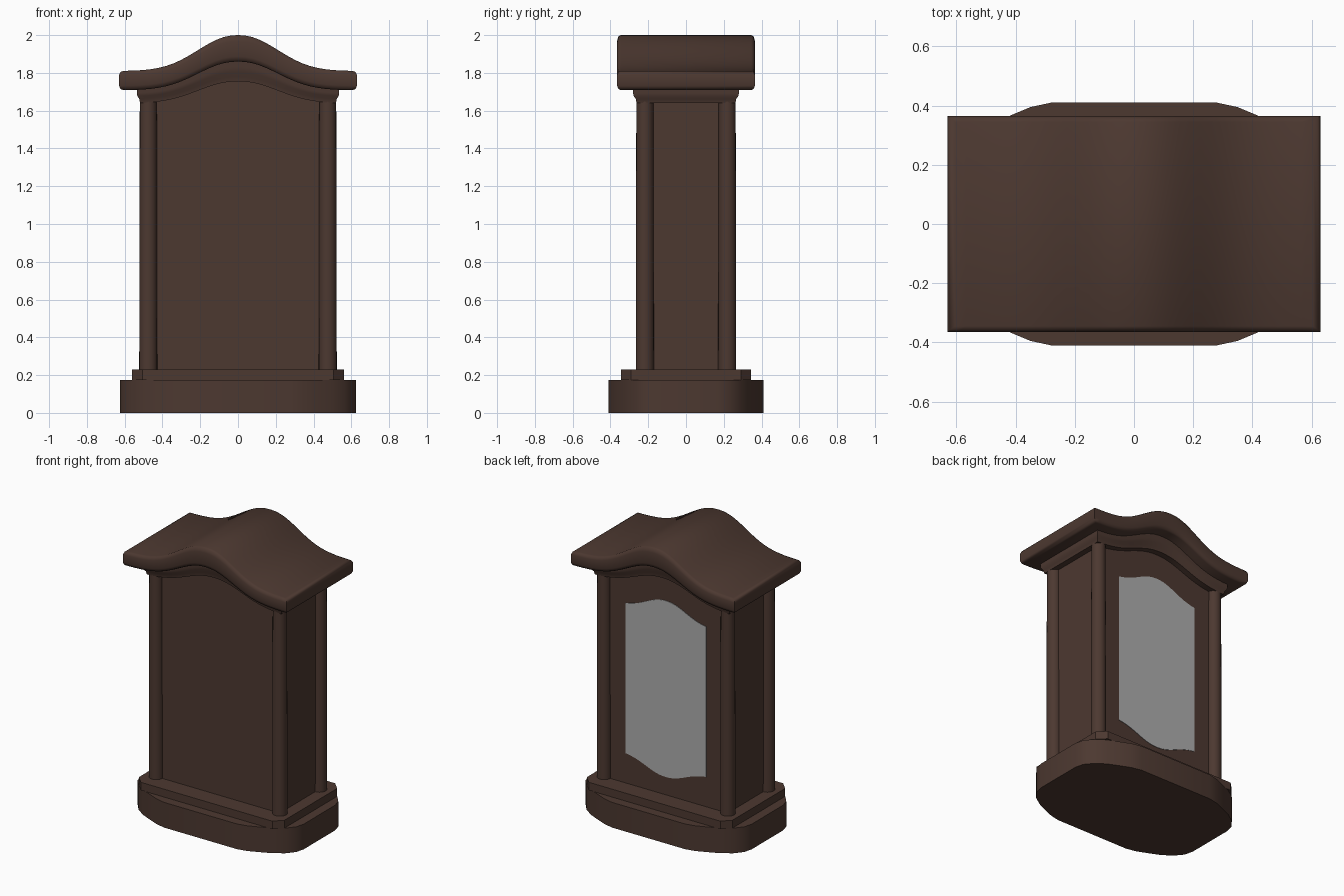
import bpy, bmesh, math

cube = bpy.data.objects.get("Cube")
if cube:
    bpy.data.objects.remove(cube, do_unlink=True)


def material(name, rgb):
    m = bpy.data.materials.new(name)
    m.use_nodes = True
    m.diffuse_color = (*rgb, 1)
    m.node_tree.nodes["Principled BSDF"].inputs["Base Color"].default_value = (*rgb, 1)
    return m


wood = material("dark_wood", (0.073, 0.040, 0.030))
glass = material("grey_glass", (0.42, 0.42, 0.42))


def finish(name, bm, mat, angle=35):
    bmesh.ops.recalc_face_normals(bm, faces=bm.faces)
    mesh = bpy.data.meshes.new(name)
    bm.to_mesh(mesh)
    bm.free()
    mesh.materials.append(mat)
    ob = bpy.data.objects.new(name, mesh)
    bpy.context.collection.objects.link(ob)
    bpy.ops.object.select_all(action="DESELECT")
    ob.select_set(True)
    bpy.context.view_layer.objects.active = ob
    bpy.ops.object.shade_smooth_by_angle(angle=math.radians(angle))
    return ob


def hump(x, width=0.28):
    return math.exp(-abs(x / width) ** 2.2)


def arched_loft(name, rings, angle=35, steps=32):
    """Stack rings of (half width, half depth, end height, arch height)."""
    bm = bmesh.new()
    loops = []
    for hx, hy, z, arch in rings:
        xs = [hx * (2 * i / steps - 1) for i in range(steps + 1)]
        front = [bm.verts.new((x, -hy, z + arch * hump(x))) for x in xs]
        back = [bm.verts.new((x, hy, z + arch * hump(x))) for x in xs]
        loops.append(front + back[::-1])
    n = len(loops[0])
    for a, b in zip(loops, loops[1:]):
        for i in range(n):
            j = (i + 1) % n
            bm.faces.new((a[i], a[j], b[j], b[i]))
    for loop in (loops[0], loops[-1]):
        for i in range(steps):
            bm.faces.new((loop[i], loop[i + 1], loop[n - 2 - i], loop[n - 1 - i]))
    return finish(name, bm, wood, angle)


def prism(name, quarter, z0, z1):
    """Extrude an outline mirrored from one quarter, listed from side to back."""
    half = quarter + [(-x, y) for x, y in reversed(quarter)]
    outline = half + [(-x, -y) for x, y in half]
    bm = bmesh.new()
    face = bm.faces.new([bm.verts.new((x, y, z0)) for x, y in outline])
    top = bmesh.ops.extrude_face_region(bm, geom=[face])["geom"]
    verts = [v for v in top if isinstance(v, bmesh.types.BMVert)]
    bmesh.ops.translate(bm, verts=verts, vec=(0, 0, z1 - z0))
    return finish(name, bm, wood)


# Stepped plinth
prism("plinth", [(0.625, 0.17), (0.61, 0.23), (0.565, 0.285), (0.5, 0.33),
                 (0.41, 0.37), (0.35, 0.395), (0.28, 0.41)], 0, 0.175)
prism("plinth_step", [(0.56, 0.29), (0.505, 0.345)], 0.175, 0.23)

# Case body with arched top
arched_loft("case_body", [(0.475, 0.22, 0.22, 0), (0.475, 0.22, 1.67, 0.12)])

# Corner columns
for side, sx in (("left", 1), ("right", -1)):
    for end, sy in (("front", -1), ("back", 1)):
        bm = bmesh.new()
        bmesh.ops.create_cone(bm, cap_ends=True, segments=20, radius1=0.048,
                              radius2=0.045, depth=1.44)
        bmesh.ops.translate(bm, verts=bm.verts, vec=(sx * 0.475, sy * 0.218, 0.945))
        finish(f"{end}_{side}_column", bm, wood)

# Cornice moulding below the roof
arched_loft("cornice", [(0.535, 0.28, 1.73, 0.15), (0.535, 0.28, 1.69, 0.14),
                        (0.533, 0.277, 1.675, 0.13), (0.523, 0.266, 1.66, 0.12),
                        (0.518, 0.262, 1.638, 0.117)])

# Curved roof slab with rounded edges
arched_loft("roof", [(0.605, 0.345, 1.708, 0.152), (0.622, 0.358, 1.714, 0.152),
                     (0.63, 0.365, 1.732, 0.155), (0.63, 0.365, 1.788, 0.18),
                     (0.622, 0.358, 1.805, 0.188), (0.605, 0.345, 1.81, 0.19)], 50)

# Back window pane, arched above and below
bm = bmesh.new()
xs = [0.31 * (i / 12 - 1) for i in range(25)]
rim = [(x, 1.475 + 0.105 * hump(x, 0.2)) for x in xs]
rim += [(x, 0.445 - 0.09 * hump(x, 0.2)) for x in reversed(xs)]
pane = bm.faces.new([bm.verts.new((x, 0.217, z)) for x, z in rim])
outer = bmesh.ops.extrude_face_region(bm, geom=[pane])["geom"]
bmesh.ops.translate(bm, verts=[v for v in outer if isinstance(v, bmesh.types.BMVert)],
                    vec=(0, 0.006, 0))
finish("back_window", bm, glass)
